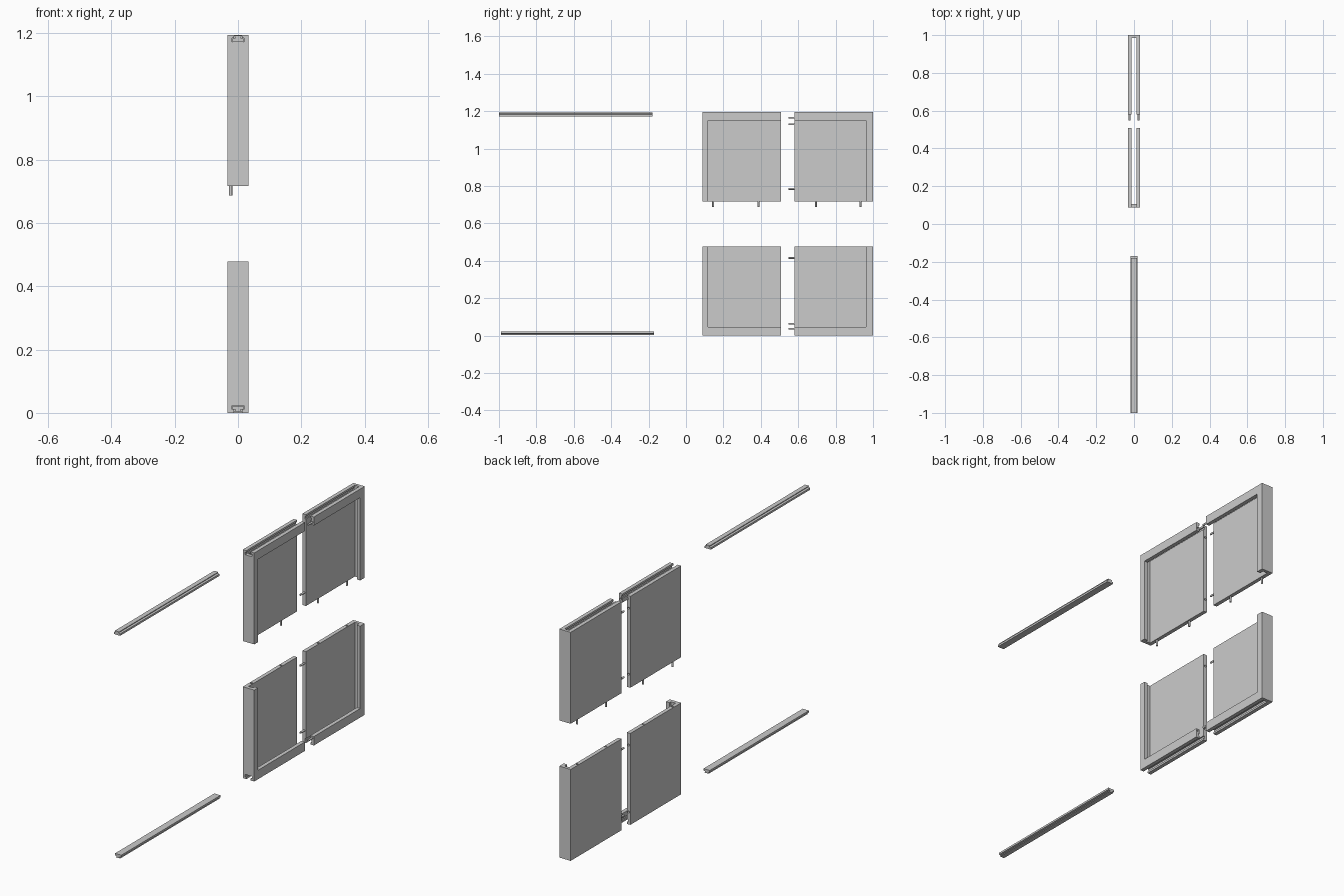
import bpy, bmesh
from mathutils import Matrix, Vector

if "Cube" in bpy.data.objects:
    bpy.data.objects.remove(bpy.data.objects["Cube"])

H = 1.195            # overall height, used for the top/bottom mirroring
T = 0.033            # half thickness of a panel
GAP = 0.013          # half width of the hollow between plate and front lip
PIN_X = 0.023        # pins sit mid-plate (-x) or mid-lip (+x)


def new_object(name, bm):
    bmesh.ops.recalc_face_normals(bm, faces=bm.faces[:])
    me = bpy.data.meshes.new(name)
    bm.to_mesh(me)
    bm.free()
    ob = bpy.data.objects.new(name, me)
    bpy.context.collection.objects.link(ob)
    return ob


def box(name, x, y, z):
    bm = bmesh.new()
    size = Matrix.Diagonal((x[1] - x[0], y[1] - y[0], z[1] - z[0], 1))
    mid = Matrix.Translation((sum(x) / 2, sum(y) / 2, sum(z) / 2))
    bmesh.ops.create_cube(bm, size=1, matrix=mid @ size)
    return new_object(name, bm)


def rod(name, start, direction, length, radius):
    d = Vector(direction)
    bm = bmesh.new()
    m = Matrix.Translation(Vector(start) + d * length / 2) @ d.to_track_quat('Z', 'Y').to_matrix().to_4x4()
    bmesh.ops.create_cone(bm, cap_ends=True, segments=16, radius1=radius,
                          radius2=radius, depth=length, matrix=m)
    ob = new_object(name, bm)
    for p in ob.data.polygons:
        p.use_smooth = len(p.vertices) == 4
    for e in ob.data.edges:
        v = [ob.data.vertices[i].co for i in e.vertices]
        e.use_edge_sharp = abs((v[0] - v[1]).dot(d)) < 1e-5
    return ob


def cut(ob, cutters):
    bpy.context.view_layer.objects.active = ob
    for c in cutters:
        c.hide_render = True
        mod = ob.modifiers.new("cut", 'BOOLEAN')
        mod.operation, mod.solver, mod.object = 'DIFFERENCE', 'EXACT', c
        bpy.ops.object.modifier_apply(modifier=mod.name)
        bpy.data.objects.remove(c)


def flip(z, top):
    return tuple(sorted(H - v for v in z)) if top else z


# Locking strip: flanged head and flared neck, extruded along y
def strip(name, y0, top):
    half = [(0.018, 0.022), (0.018, 0.012), (0.008, 0.010), (0.012, 0.003)]
    profile = half + [(-x, z) for x, z in reversed(half)]
    bm = bmesh.new()
    face = bm.faces.new([bm.verts.new((x, y0, H - z if top else z)) for x, z in profile])
    ext = bmesh.ops.extrude_face_region(bm, geom=[face])
    verts = [g for g in ext["geom"] if isinstance(g, bmesh.types.BMVert)]
    bmesh.ops.translate(bm, verts=verts, vec=(0, 0.82, 0))
    new_object(name, bm)


# Positions of the connecting pins
UP_PINS = {"left": (0.145, 0.387), "right": (0.695, 0.932)}
SIDE_PINS = {False: ((PIN_X, 0.037), (-PIN_X, 0.064), (-PIN_X, 0.415)),
             True: ((PIN_X, 1.165), (-PIN_X, 1.13), (-PIN_X, 0.785))}

# Four quarter panels
for top in (False, True):
    level = "upper" if top else "lower"
    for side, y in (("left", (0.087, 0.507)), ("right", (0.58, 1.0))):
        z = flip((0, 0.478), top)
        panel = box(f"{level}_{side}_panel", (-T, T), y, z)
        cutters = [
            box("hollow", (-GAP, GAP), (0.105, 0.984), (-0.1, 1.3)),
            box("window", (0, 0.1), (0.118, 0.963), (0.047, 1.15)),
            box("slot_head", (-0.019, 0.019), (0, 0.984), flip((0.010, 0.023), top)),
            box("slot_neck", (-0.0125, 0.0125), (0, 0.984), flip((-0.05, 0.011), top)),
        ]
        # Sockets for the pins of the neighbouring panels
        if not top:
            cutters += [rod("socket", (-PIN_X, py, 0.5), (0, 0, -1), 0.055, 0.0055)
                        for py in UP_PINS[side]]
        if side == "left":
            cutters += [rod("socket", (px, 0.53, pz), (0, -1, 0), 0.055, 0.0055)
                        for px, pz in SIDE_PINS[top]]
        cut(panel, cutters)
        # Pins
        if top:
            for i, py in enumerate(UP_PINS[side]):
                rod(f"{side}_bottom_pin_{i + 1}", (-PIN_X, py, z[0]), (0, 0, -1), 0.03, 0.005)
        if side == "right":
            for i, (px, pz) in enumerate(SIDE_PINS[top]):
                rod(f"{level}_side_pin_{i + 1}", (px, y[0], pz), (0, -1, 0), 0.033, 0.005)

strip("lower_locking_strip", -0.99, False)
strip("upper_locking_strip", -1.0, True)
